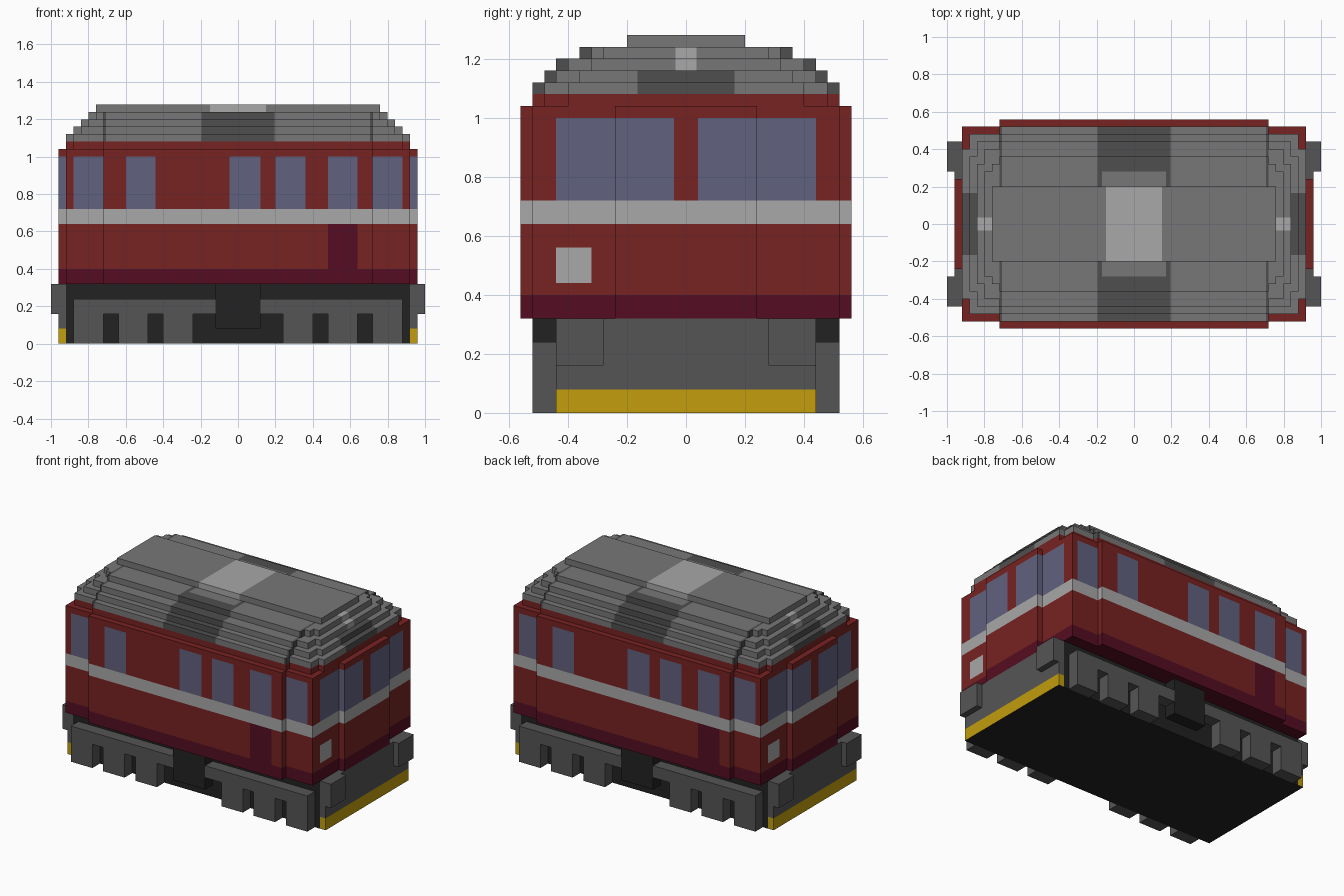
import bpy
import bmesh
from mathutils import Vector

cube = bpy.data.objects.get("Cube")
if cube:
    bpy.data.objects.remove(cube, do_unlink=True)


# Flat colours, given as sRGB bytes and converted to linear
def linear(byte):
    c = byte / 255
    return c / 12.92 if c <= 0.04045 else ((c + 0.055) / 1.055) ** 2.4


COLOURS = {
    "red": (119, 34, 34),
    "dark_red": (85, 13, 34),
    "window_blue": (97, 97, 126),
    "light_grey": (168, 168, 168),
    "roof_grey": (119, 119, 119),
    "roof_dark": (78, 78, 78),
    "frame_grey": (85, 85, 85),
    "black": (34, 34, 34),
    "yellow": (194, 158, 13),
}
MATS = {}
for mat_name, rgb in COLOURS.items():
    m = bpy.data.materials.new(mat_name)
    m.use_nodes = True
    col = (*[linear(v) for v in rgb], 1.0)
    m.diffuse_color = col
    m.node_tree.nodes["Principled BSDF"].inputs["Base Color"].default_value = col
    MATS[mat_name] = m


def stepped(steps):
    """Symmetric stepped plan from one quadrant's corners (x falling, y rising)."""
    q = [steps[0]]
    for (x0, y0), (x1, y1) in zip(steps, steps[1:]):
        q += [(x1, y0), (x1, y1)]
    r = q[::-1]
    return (q + [(-x, y) for x, y in r] + [(-x, -y) for x, y in q]
            + [(x, -y) for x, y in r])


def rect(a0, a1, b0, b1):
    return [(a0, b0), (a1, b0), (a1, b1), (a0, b1)]


def prism(name, outline, h0, h1, rule, cuts=((), (), ()), axis="z"):
    """Extrude an outline, slice it at the cuts, colour each face by the rule."""
    def place(a, b, h):
        return (a, b, h) if axis == "z" else (a, h, b)

    bm = bmesh.new()
    base = bm.faces.new([bm.verts.new(place(a, b, h0)) for a, b in outline])
    ext = bmesh.ops.extrude_face_region(bm, geom=[base])
    top = [v for v in ext["geom"] if isinstance(v, bmesh.types.BMVert)]
    bmesh.ops.translate(bm, verts=top, vec=place(0, 0, h1 - h0))
    # the starting face must stay as the bottom cap
    if not base.is_valid or base not in bm.faces[:]:
        bm.faces.new([v for v in bm.verts if v not in top])
    bmesh.ops.recalc_face_normals(bm, faces=bm.faces[:])
    for i, values in enumerate(cuts):
        no = Vector((0, 0, 0))
        no[i] = 1
        for value in values:
            bmesh.ops.bisect_plane(bm, geom=bm.verts[:] + bm.edges[:] + bm.faces[:],
                                   dist=1e-4, plane_co=no * value, plane_no=no)
    bm.normal_update()
    slots = []
    for f in bm.faces:
        key = rule if isinstance(rule, str) else rule(f.calc_center_median(), f.normal)
        if key not in slots:
            slots.append(key)
        f.material_index = slots.index(key)
    mesh = bpy.data.meshes.new(name)
    bm.to_mesh(mesh)
    bm.free()
    for key in slots:
        mesh.materials.append(MATS[key])
    ob = bpy.data.objects.new(name, mesh)
    bpy.context.collection.objects.link(ob)
    return ob


def both(*values):
    return [s * v for v in values for s in (-1, 1)]


# Body shell: painted bands, windows, doors and end lamps
SIDE_WINDOWS = [(-.88, -.72), (-.60, -.44), (-.045, .12), (.20, .36),
                (.48, .64), (.72, .88), (.92, .96), (-.96, -.92)]


def body_rule(c, n):
    if c.z < .40:
        return "dark_red"
    if abs(n.z) > .5:
        return "red"
    if .64 < c.z < .72:
        return "light_grey"
    if abs(n.y) > .5:
        u = -c.x * n.y
        if .72 < c.z < 1.0 and any(a < u < b for a, b in SIDE_WINDOWS):
            return "window_blue"
        if c.z < .64 and .48 < u < .64:
            return "dark_red"
    else:
        v = c.y * n.x
        if .72 < c.z < 1.0 and .04 < abs(v) < .44:
            return "window_blue"
        if .44 < c.z < .56 and -.44 < v < -.32:
            return "light_grey"
    return "red"


prism("body", stepped([(.96, .24), (.92, .52), (.72, .56)]), .32, 1.04, body_rule,
      (both(.045, .12, .20, .36, .44, .48, .60, .64, .72, .88, .92),
       both(.04, .24, .32, .44), (.40, .44, .56, .64, .72, 1.0)))

# Roof: red eaves, then five shrinking stepped layers
LAYERS = [
    [(.92, .40), (.88, .48), (.72, .52)],
    [(.88, .36), (.84, .44), (.72, .48)],
    [(.84, .32), (.80, .40), (.72, .44)],
    [(.80, .28), (.76, .32), (.72, .36)],
    [(.76, .20)],
]
prism("eaves", stepped(LAYERS[0]), 1.04, 1.08, "red")


def roof_rule(level):
    def rule(c, n):
        x, y = abs(c.x), abs(c.y)
        if level == 4:
            return "light_grey" if x < .15 and y > -1 and abs(n.x) < .5 else "roof_grey"
        if level == 3 and x < .17 and y < .28 and n.z > .5:
            return "roof_grey"
        if x < .195:
            return "roof_dark"
        if .705 < x < .7201 and y > .2:
            return "roof_dark"
        if level < 2 and x > .84 and y < .165:
            return "roof_dark"
        if level > 1 and x > .76 and y < .035:
            return "light_grey"
        return "roof_grey"
    return rule


for i, steps in enumerate(LAYERS):
    if i == 4:
        cuts = (both(.15), (), ())
    else:
        cuts = (both(.17, .195, .705, .72, .76, .80, .84, .88),
                both(.035, .165, .20, .28), ())
    prism(f"roof_layer_{i + 1}", stepped(steps), 1.08 + .04 * i, 1.12 + .04 * i,
          roof_rule(i), cuts)

# Underframe core
prism("underframe", rect(-.92, .92, -.44, .44), 0, .32, "black")

# Comb-shaped bogie side frame, from the middle outwards
COMB = [(.12, .24), (.12, .16), (.24, .16), (.24, 0), (.40, 0), (.40, .16),
        (.48, .16), (.48, 0), (.64, 0), (.64, .16), (.72, .16), (.72, 0),
        (.88, 0), (.88, .24)]

for sx, end in ((1, "left"), (-1, "right")):
    # End plate with yellow lower edge
    prism(f"end_plate_{end}", rect(*sorted((.92 * sx, .96 * sx)), -.44, .44), 0, .32,
          lambda c, n: "black" if n.z < -.5 else "yellow" if c.z < .08 else "frame_grey",
          ((), (), (.08,)))
    for sy, side in ((-1, "front"), (1, "back")):
        y0, y1 = sorted((.44 * sy, .52 * sy))
        prism(f"bogie_frame_{side}_{end}", [(x * sx, z) for x, z in COMB], y0, y1,
              "frame_grey", axis="y")
        b0, b1 = sorted((.28 * sy, .44 * sy))
        prism(f"buffer_{side}_{end}", rect(*sorted((.92 * sx, 1.0 * sx)), b0, b1),
              .16, .32, "frame_grey")

# Equipment boxes between the bogies
for sy, side in ((-1, "front"), (1, "back")):
    prism(f"equipment_box_{side}", rect(-.12, .12, *sorted((.44 * sy, .52 * sy))),
          .08, .32, "black")
